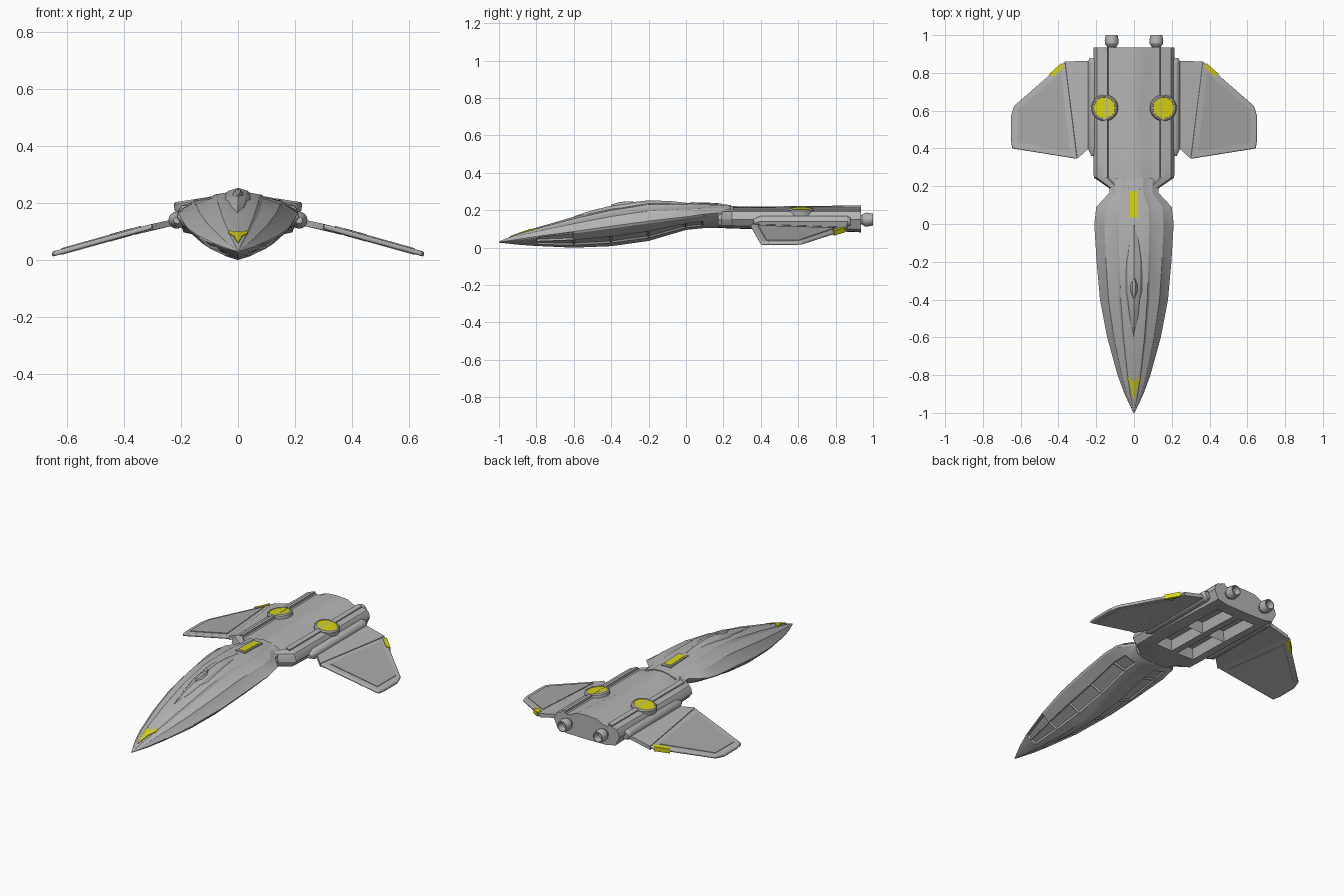
import bpy, bmesh, math
from mathutils import Matrix, Vector
from mathutils.bvhtree import BVHTree

if "Cube" in bpy.data.objects:
    bpy.data.objects.remove(bpy.data.objects["Cube"])


def material(name, r, g, b):
    m = bpy.data.materials.new(name)
    m.diffuse_color = (r, g, b, 1)
    m.use_nodes = True
    m.node_tree.nodes["Principled BSDF"].inputs["Base Color"].default_value = m.diffuse_color
    return m


GREY = material("hull grey", 0.46, 0.46, 0.46)
PANEL = material("panel grey", 0.40, 0.40, 0.40)
YELLOW = material("yellow", 0.68, 0.66, 0.005)


def finish(name, bm, mat, mirror=False):
    bmesh.ops.recalc_face_normals(bm, faces=bm.faces)
    me = bpy.data.meshes.new(name)
    bm.to_mesh(me)
    bm.free()
    me.materials.append(mat)
    ob = bpy.data.objects.new(name, me)
    bpy.context.collection.objects.link(ob)
    if mirror:
        ob.modifiers.new("mirror", 'MIRROR').use_mirror_merge = False
    return ob


def loft(sections):
    """Skin half sections [(y, [(x, z) from keel to ridge])], mirrored into closed rings."""
    bm = bmesh.new()
    rings = []
    for y, half in sections:
        pts = half + [(-x, z) for x, z in reversed(half[1:-1])]
        rings.append([bm.verts.new((x, y, z)) for x, z in pts])
    n = len(rings[0])
    for a, b in zip(rings, rings[1:]):
        for i in range(n):
            bm.faces.new((a[i], a[(i + 1) % n], b[(i + 1) % n], b[i]))
    bm.faces.new(rings[0])
    bm.faces.new(rings[-1])
    bmesh.ops.recalc_face_normals(bm, faces=bm.faces)
    bm.normal_update()
    return bm


def recess(bm, rule, rim, depth):
    faces = [f for f in bm.faces if rule(f.calc_center_median(), f.normal)]
    bmesh.ops.inset_individual(bm, faces=faces, thickness=rim, depth=-depth, use_even_offset=True)


def plate(name, pts, height, lift, thick, mat):
    """Mirrored plate whose plan outline follows a height function."""
    bm = bmesh.new()
    top = [bm.verts.new((x, y, height(x, y) + lift)) for x, y in pts]
    bot = [bm.verts.new(v.co - Vector((0, 0, thick))) for v in top]
    bm.faces.new(top)
    bm.faces.new(bot)
    for i in range(len(top)):
        j = (i + 1) % len(top)
        bm.faces.new((top[i], top[j], bot[j], bot[i]))
    return finish(name, bm, mat, True)


def lathe(name, profile, matrix, mat, n=32):
    """Mirrored turned part from (radius, height) points, placed by a matrix."""
    bm = bmesh.new()
    rings = [[bm.verts.new((r * math.cos(2 * math.pi * i / n), r * math.sin(2 * math.pi * i / n), h))
              for i in range(n)] for r, h in profile]
    for a, b in zip(rings, rings[1:]):
        for i in range(n):
            j = (i + 1) % n
            bm.faces.new((a[i], a[j], b[j], b[i]))
    bm.faces.new(rings[0])
    bm.faces.new(rings[-1])
    bm.transform(matrix)
    return finish(name, bm, mat, True)


# Front hull: stations of y, half width, chine z, ridge z, keel z
STATIONS = [(-1.0, .003, .030, .033, .027), (-.9, .05, .045, .075, .016), (-.8, .087, .06, .107, .009),
            (-.6, .142, .086, .165, 0.0), (-.4, .18, .115, .213, .008), (-.2, .198, .142, .244, .036),
            (0, .21, .165, .24, .095), (.09, .2, .178, .237, .104), (.165, .13, .185, .234, .105),
            (.24, .13, .185, .228, .105)]
LOWER = [(0, 1), (.3, .84), (.7, .52), (.97, .12), (1, 0)]
UPPER = [(.8, .38), (.75, .53), (.45, .74), (.39, .86), (0, 1)]


def hull_section(w, zc, zt, zb):
    return ([(w * f, zc - (zc - zb) * h) for f, h in LOWER] +
            [(w * f, zc + (zt - zc) * h) for f, h in UPPER])


bm = loft([(s[0], hull_section(*s[1:])) for s in STATIONS])
hull_tree = BVHTree.FromBMesh(bm)
recess(bm, lambda c, n: n.z < -.3 and -.75 < c.y < .05 and .04 < abs(c.x) < .12, .008, .008)
finish("front_hull", bm, GREY)


def hull_z(x, y):
    return hull_tree.ray_cast(Vector((x + 1e-4, y, 1)), Vector((0, 0, -1)))[0].z


# Canopy ridge and its small oval blister
canopy = [(-.6, .004, .168), (-.5, .03, .2), (-.35, .05, .236), (-.2, .055, .253), (-.08, .035, .249), (0, .01, .24)]
finish("canopy", loft([(y, [(0, z - .05), (w, z - .03), (.6 * w, z - .01), (0, z)]) for y, w, z in canopy]), GREY)
blister = [(-.4, .003, .228), (-.36, .018, .24), (-.32, .018, .246), (-.28, .003, .246)]
finish("canopy_blister", loft([(y, [(0, z - .02), (w, z - .012), (.5 * w, z), (0, z + .002)])
                               for y, w, z in blister]), GREY)

# Yellow nose marker, spine slot and its frame
plate("nose_marker", [(0, -.94), (.01, -.9), (.014, -.87), (.034, -.82), (.03, -.8), (.012, -.83), (0, -.83)],
      hull_z, .004, .008, YELLOW)
plate("spine_frame", [(0, .02), (.03, .02), (.03, .19), (0, .19)], lambda x, y: .241 - .03 * y, .001, .012, GREY)
plate("spine_slot", [(0, .035), (.02, .035), (.02, .175), (0, .175)], lambda x, y: .241 - .03 * y, .003, .009, YELLOW)


# Rear body: raised centre ridge, two side rails, hollow bays underneath
def body_section(s, ridge, zt, zb):
    half = [(0, zb), (.02, zb), (.13, zb + .002), (.19, zb + .015), (.215, .15), (.208, .178), (.197, .192),
            (.145, .206), (.135, .196), (ridge + .045, .199), (ridge, zt - .004), (0, zt)]
    return [(x * s, z) for x, z in half]


BODY = [(.17, .6, .05, .226, .105), (.19, .61, .05, .226, .105), (.245, .99, .05, .222, .102),
        (.34, 1, .045, .22, .10), (.6, 1, .03, .222, .095), (.86, 1, .06, .225, .085), (.935, 1, .065, .225, .082)]
bm = loft([(b[0], body_section(*b[1:])) for b in BODY])
recess(bm, lambda c, n: n.z < -.8 and .3 < c.y < .86 and .03 < abs(c.x) < .12, .016, .055)
finish("rear_body", bm, GREY)

# Rail strips along the top edge of the body
plate("rail_strip", [(.14, .25), (.165, .25), (.165, .93), (.14, .93)],
      lambda x, y: .206 - (x - .145) * .27, .007, .012, GREY)

# Round yellow vents in raised rings, leaning outward on the rails
lean = Matrix.Translation((.155, .615, .2)) @ Matrix.Rotation(math.radians(9), 4, 'Y')
lathe("vent_ring", [(.07, -.02), (.07, .006), (.064, .013), (.057, .013), (.055, .008)], lean, GREY)
lathe("vent_disc", [(.056, .004), (.056, .011)], lean, YELLOW)

# Engine nozzles at the stern
aft = Matrix.Translation((.118, 0, .15)) @ Matrix.Rotation(-math.pi / 2, 4, 'X')
lathe("engine_nozzle", [(.025, .9), (.025, .94), (.036, .955), (.037, .97), (.031, 1.0), (.026, 1.0), (.02, .965)],
      aft, GREY, 20)

# Wing hinge tubes along the body sides
hinge = Matrix.Translation((.214, 0, .14)) @ Matrix.Rotation(-math.pi / 2, 4, 'X')
lathe("wing_hinge", [(.012, .36), (.03, .4), (.03, .86), (.02, .88)], hinge, GREY, 16)


# Drooping wings: inner and outer sections with a fold between them
def wing_z(x, y):
    return .14 - .22 * (x - .24) if x < .33 else .12 - .281 * (x - .33)


fold = [(.30, .345), (.365, .86)]
plate("wing_inner", [(.21, .42), (.24, .40), fold[0], fold[1], (.21, .865)], wing_z, 0, .022, GREY)
ob = plate("wing_outer", [fold[0], (.645, .40), (.652, .45), (.652, .57), (.635, .625), fold[1]],
           wing_z, 0, .018, GREY)
bev = ob.modifiers.new("edge", 'BEVEL')
bev.width = .006
bev.segments = 2
plate("wing_panel", [(.34, .385), (.618, .43), (.618, .605), (.385, .80)], wing_z, .003, .006, PANEL)
plate("wing_panel_under", [(.34, .385), (.618, .43), (.618, .605), (.385, .80)], wing_z, -.016, .005, GREY)

# Yellow lights wrapped round the wing trailing edges
plate("wing_light", [(.372, .83), (.43, .78), (.45, .793), (.385, .851)], wing_z, .004, .026, YELLOW)

# Smooth shading with sharp edges kept
for o in bpy.context.scene.objects:
    o.select_set(True)
    bpy.context.view_layer.objects.active = o
bpy.ops.object.shade_smooth_by_angle(angle=math.radians(25))
